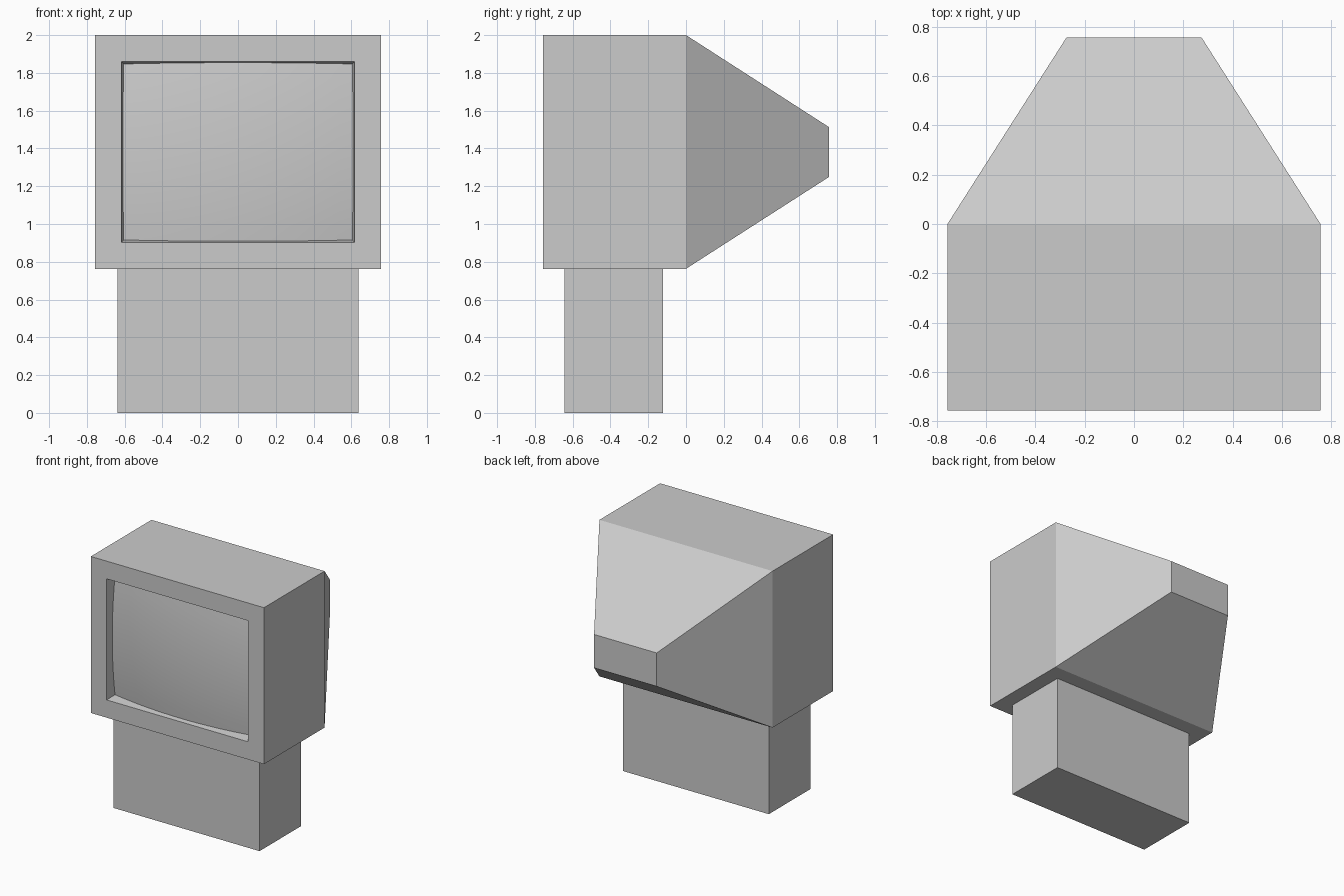
import bpy, bmesh

if "Cube" in bpy.data.objects:
    bpy.data.objects.remove(bpy.data.objects["Cube"])

HALF = 0.757            # half width and half depth of the set
Z0, Z1 = 0.763, 2.0     # bottom and top of the housing
OPEN_X, OPEN_Z0, OPEN_Z1 = 0.618, 0.903, 1.86
RECESS, TAPER = 0.085, 0.15


def make_object(name, bm):
    bmesh.ops.recalc_face_normals(bm, faces=bm.faces)
    mesh = bpy.data.meshes.new(name)
    bm.to_mesh(mesh)
    bm.free()
    obj = bpy.data.objects.new(name, mesh)
    bpy.context.collection.objects.link(obj)
    return obj


def loft(name, sections, cap_end):
    """Skin a series of rectangles (half width, z low, z high, y)."""
    bm = bmesh.new()
    rings = [[bm.verts.new((x, y, z)) for x, z in
              ((-w, lo), (w, lo), (w, hi), (-w, hi))]
             for w, lo, hi, y in sections]
    bm.faces.new(rings[0])
    for a, b in zip(rings, rings[1:]):
        for i in range(4):
            j = (i + 1) % 4
            bm.faces.new((a[i], a[j], b[j], b[i]))
    if cap_end:
        bm.faces.new(rings[-1])
    return make_object(name, bm)


# Housing: tapered back, box body, front frame and screen recess
inset = RECESS * TAPER
loft("housing", [
    (0.274, 1.249, 1.513, HALF),
    (HALF, Z0, Z1, 0),
    (HALF, Z0, Z1, -HALF),
    (OPEN_X, OPEN_Z0, OPEN_Z1, -HALF),
    (OPEN_X - inset, OPEN_Z0 + inset, OPEN_Z1 - inset, -HALF + RECESS),
], cap_end=False)

# Pedestal
loft("pedestal", [(0.638, 0, Z0, -0.642), (0.638, 0, Z0, -0.123)], cap_end=True)

# Screen: bulging glass that meets the sloping recess walls
bm = bmesh.new()
bmesh.ops.create_grid(bm, x_segments=16, y_segments=12, size=1)
mid_z, half_z = (OPEN_Z0 + OPEN_Z1) / 2, (OPEN_Z1 - OPEN_Z0) / 2
for v in bm.verts:
    u, t = v.co.x, v.co.y
    depth = 0.01 + 0.047 * u * u + 0.028 * t * t
    shrink = depth * TAPER
    v.co = (u * (OPEN_X - shrink), -HALF + depth, mid_z + t * (half_z - shrink))
for f in bm.faces:
    f.normal_update()
    if f.normal.y > 0:
        f.normal_flip()
    f.smooth = True
mesh = bpy.data.meshes.new("screen")
bm.to_mesh(mesh)
bm.free()
bpy.context.collection.objects.link(bpy.data.objects.new("screen", mesh))
